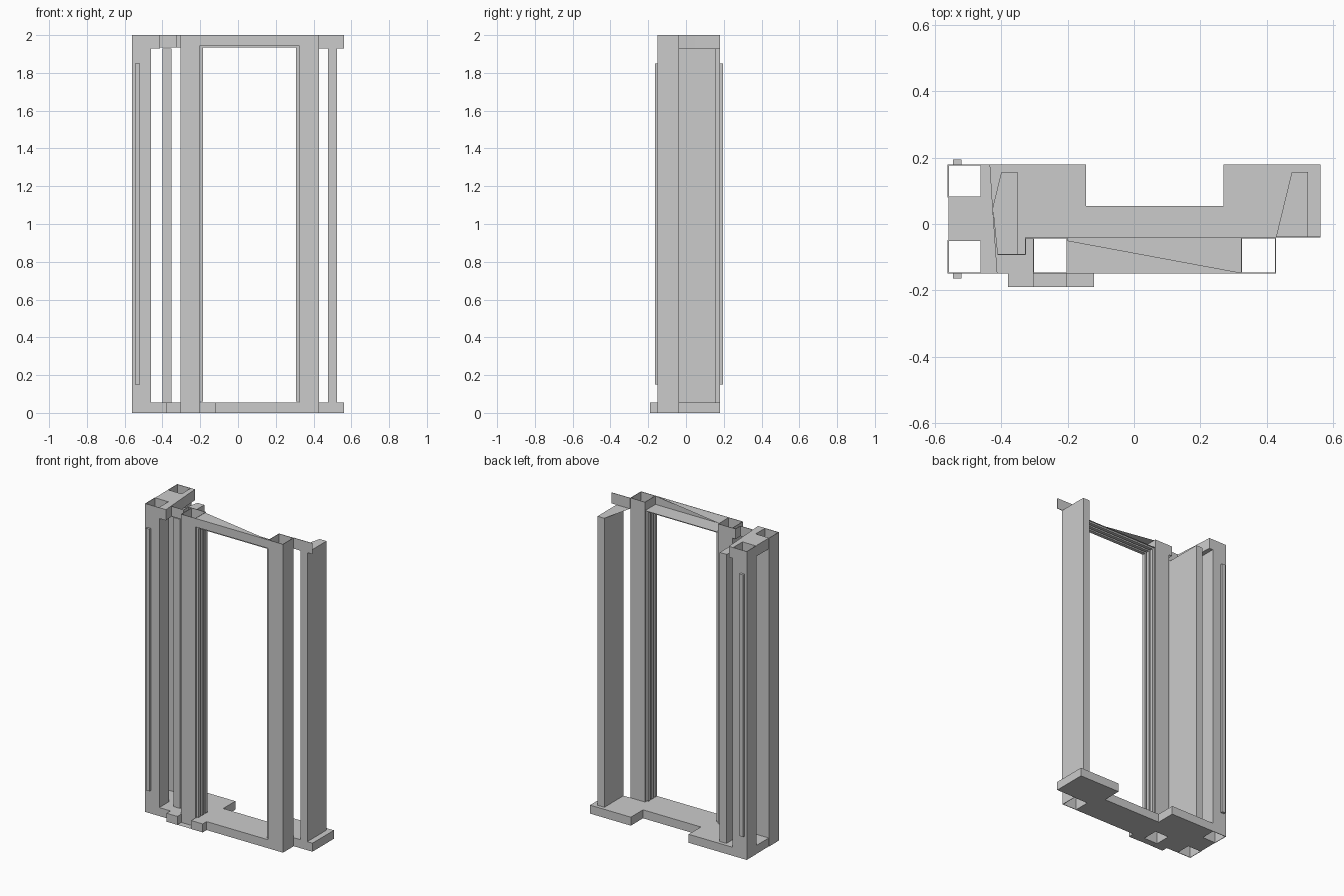
import bpy, bmesh

if "Cube" in bpy.data.objects:
    bpy.data.objects.remove(bpy.data.objects["Cube"])

def make(name, bm):
    bmesh.ops.recalc_face_normals(bm, faces=bm.faces[:])
    me = bpy.data.meshes.new(name)
    bm.to_mesh(me)
    bm.free()
    ob = bpy.data.objects.new(name, me)
    bpy.context.collection.objects.link(ob)
    return ob

def prism(name, pts, z0, z1, caps=True):
    """Extrude an outline; without caps it is an open tube."""
    bm = bmesh.new()
    lo = [bm.verts.new((x, y, z0)) for x, y in pts]
    hi = [bm.verts.new((x, y, z1)) for x, y in pts]
    n = len(pts)
    for i in range(n):
        j = (i + 1) % n
        bm.faces.new((lo[i], lo[j], hi[j], hi[i]))
    if caps:
        bm.faces.new(lo[::-1])
        bm.faces.new(hi)
    return make(name, bm)

def rect(x0, x1, y0, y1):
    return [(x0, y0), (x1, y0), (x1, y1), (x0, y1)]

def box(name, x0, x1, y0, y1, z0, z1):
    return prism(name, rect(x0, x1, y0, y1), z0, z1)

def sheet(name, pts, z):
    bm = bmesh.new()
    bm.faces.new([bm.verts.new((x, y, z)) for x, y in pts])
    return make(name, bm)

def cut(ob, rects):
    for r in rects:
        c = prism("cutter", rect(*r), -0.5, 2.5)
        c.hide_render = True
        m = ob.modifiers.new("cut", 'BOOLEAN')
        m.object, m.operation, m.solver = c, 'DIFFERENCE', 'EXACT'
        bpy.context.view_layer.objects.active = ob
        bpy.ops.object.modifier_apply(modifier=m.name)
        bpy.data.objects.remove(c)

# Hollow square posts
posts = {"left_back_post": (-0.562, -0.46, 0.08, 0.18),
         "left_front_post": (-0.562, -0.46, -0.15, -0.048),
         "left_jamb_post": (-0.305, -0.20, -0.15, -0.04),
         "right_jamb_post": (0.322, 0.428, -0.15, -0.04)}
for name, r in posts.items():
    ob = prism(name, rect(*r), 0, 2, caps=False)
    m = ob.modifiers.new("wall", 'SOLIDIFY')
    m.thickness, m.offset = 0.005, -1
holes = [(a + .003, b - .003, c + .003, d - .003) for a, b, c, d in posts.values()]

# Base plate with back notch and post openings
base = prism("base_plate", [
    (-0.56, -0.15), (0.428, -0.15), (0.428, -0.04), (0.562, -0.04), (0.562, 0.18),
    (0.27, 0.18), (0.27, 0.055), (-0.145, 0.055), (-0.145, 0.18), (-0.56, 0.18)], 0, 0.055)
cut(base, holes)

# Front feet either side of the left jamb
for i, (a, b) in enumerate([(-0.38, -0.302), (-0.203, -0.12)]):
    box(f"front_foot_{i}", a, b, -0.19, -0.15, 0, 0.055)
sheet("foot_link", rect(-0.302, -0.203, -0.19, -0.15), 0.001)

# Strips on the outer posts
for n, y in (("front_strip", -0.1575), ("back_strip", 0.1875)):
    box(n, -0.546, -0.52, y - .0075, y + .0075, 0.15, 1.85)

# Side panels
box("left_panel", -0.40, -0.352, -0.09, 0.157, 0.055, 1.93)
box("right_panel", 0.476, 0.525, -0.04, 0.157, 0.055, 1.93)

# Slats on the door opening sides and head
for i, y in enumerate((-0.14, -0.106, -0.072)):
    box(f"left_slat_{i}", -0.20, -0.185, y, y + .022, 0.06, 1.945)
    box(f"right_slat_{i}", 0.306, 0.322, y, y + .022, 0.06, 1.945)
    box(f"head_slat_{i}", -0.185, 0.306, y, y + .022, 1.935, 1.945)

# Lintel: front wall, soffit and tapering top
box("lintel_front", -0.20, 0.322, -0.15, -0.147, 1.945, 2)
sheet("lintel_soffit", rect(-0.20, 0.322, -0.147, -0.04), 1.945)
sheet("lintel_top", [(-0.20, -0.15), (0.322, -0.147), (-0.20, -0.05)], 1.999)

# Left head: cap over outer posts, stepped wall to the jamb
cap = prism("left_cap", [(-0.56, -0.15), (-0.412, -0.15), (-0.426, 0.05),
                         (-0.434, 0.18), (-0.56, 0.18)], 1.93, 2)
cut(cap, holes[:2])
box("left_head_wall", -0.412, -0.325, -0.093, -0.09, 1.935, 2)
box("left_head_return", -0.328, -0.325, -0.09, -0.04, 1.935, 2)
box("left_head_link", -0.325, -0.305, -0.043, -0.04, 1.935, 2)
sheet("left_head_soffit", [(-0.412, -0.09), (-0.40, -0.09), (-0.40, 0.157), (-0.426, 0.05)], 1.93)

# Right head: thin front wall and triangular soffit
box("right_head_wall", 0.428, 0.562, -0.04, -0.037, 1.93, 2)
sheet("right_head_soffit", [(0.428, -0.04), (0.476, -0.04), (0.476, 0.157)], 1.93)
